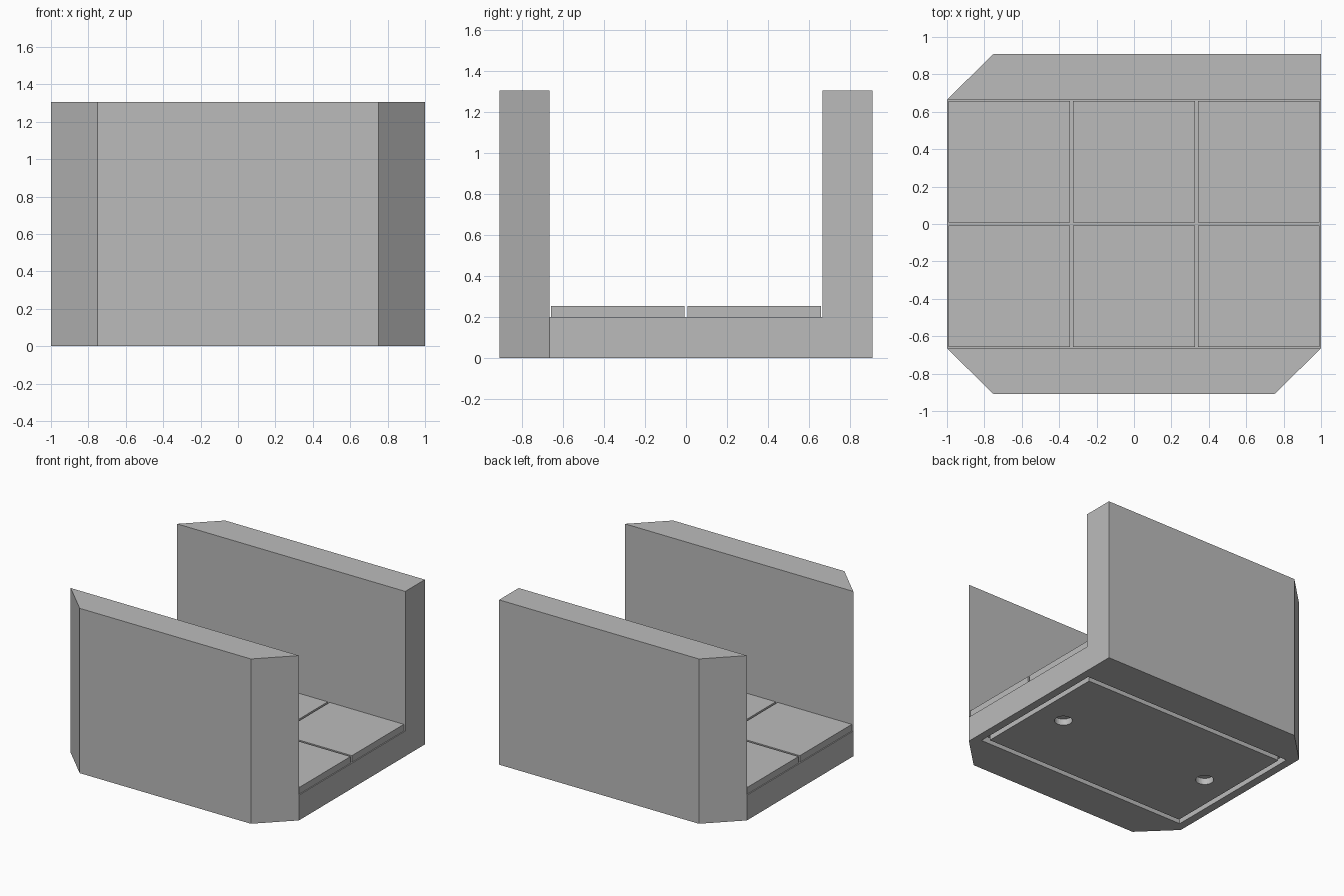
import bpy, bmesh
from mathutils import Matrix

cube = bpy.data.objects.get("Cube")
if cube:
    bpy.data.objects.remove(cube, do_unlink=True)

HALF_X, HALF_Y = 1.0, 0.91        # overall plan
INNER_Y = 0.665                   # inside face of the walls
CHAMFER_X = 0.75                  # where the cut corners begin
FLOOR_Z, WALL_Z = 0.2, 1.305
PITCH = 2 / 3                     # tile spacing

grey = bpy.data.materials.new("light_grey")
grey.use_nodes = True
grey.diffuse_color = (0.5, 0.5, 0.5, 1)
grey.node_tree.nodes["Principled BSDF"].inputs["Base Color"].default_value = (0.5, 0.5, 0.5, 1)


def add_object(name, bm):
    bmesh.ops.recalc_face_normals(bm, faces=bm.faces[:])
    mesh = bpy.data.meshes.new(name)
    bm.to_mesh(mesh)
    bm.free()
    mesh.materials.append(grey)
    obj = bpy.data.objects.new(name, mesh)
    bpy.context.collection.objects.link(obj)
    return obj


def raise_faces(bm, faces, height):
    """Extrude faces upwards and return the new top faces."""
    out = bmesh.ops.extrude_face_region(bm, geom=faces)["geom"]
    verts = [g for g in out if isinstance(g, bmesh.types.BMVert)]
    bmesh.ops.translate(bm, verts=verts, vec=(0, 0, height))
    return [g for g in out if isinstance(g, bmesh.types.BMFace)]


def box(name, x, y, z0, z1, half):
    bm = bmesh.new()
    scale = Matrix.Diagonal((2 * half, 2 * half, z1 - z0, 1))
    place = Matrix.Translation((x, y, (z0 + z1) / 2)) @ scale
    bmesh.ops.create_cube(bm, size=1, matrix=place)
    return add_object(name, bm)


def cut(target, cutter):
    cutter.hide_render = True
    mod = target.modifiers.new("cut", "BOOLEAN")
    mod.operation, mod.solver, mod.object = "DIFFERENCE", "EXACT", cutter
    bpy.context.view_layer.objects.active = target
    bpy.ops.object.modifier_apply(modifier=mod.name)
    bpy.data.objects.remove(cutter, do_unlink=True)


# Floor slab and both walls as one body; the back left corner stays square
bm = bmesh.new()
fl, fr = bm.verts.new((-HALF_X, -INNER_Y, 0)), bm.verts.new((HALF_X, -INNER_Y, 0))
bl, br = bm.verts.new((-HALF_X, INNER_Y, 0)), bm.verts.new((HALF_X, INNER_Y, 0))
front = [bm.verts.new((x, -HALF_Y, 0)) for x in (-CHAMFER_X, CHAMFER_X)]
back = [bm.verts.new((x, HALF_Y, 0)) for x in (HALF_X, -CHAMFER_X)]
plan = [bm.faces.new([fl, *front, fr]),
        bm.faces.new([fl, fr, br, bl]),
        bm.faces.new([bl, br, *back])]
tops = raise_faces(bm, plan, FLOOR_Z)
strips = [f for f in tops if abs(f.calc_center_median().y) > INNER_Y]
raise_faces(bm, strips, WALL_Z - FLOOR_Z)
bmesh.ops.recalc_face_normals(bm, faces=bm.faces[:])
bmesh.ops.dissolve_limit(bm, angle_limit=0.01, verts=bm.verts[:], edges=bm.edges[:])
body = add_object("walls_and_floor", bm)

# Rectangular groove under the floor
bm = bmesh.new()
rings = [[bm.verts.new((sx * hx, sy * hy, -0.05)) for sx, sy in
          ((-1, -1), (1, -1), (1, 1), (-1, 1))]
         for hx, hy in ((0.935, 0.6), (0.893, 0.558))]
outer, inner = rings
sides = [bm.faces.new([outer[i], outer[(i + 1) % 4], inner[(i + 1) % 4], inner[i]])
         for i in range(4)]
raise_faces(bm, sides, 0.1)
cut(body, add_object("groove_cutter", bm))

# Two round sockets under the floor
for x in (-PITCH, PITCH):
    bm = bmesh.new()
    bmesh.ops.create_cone(bm, cap_ends=True, segments=32, radius1=0.065, radius2=0.065,
                          depth=0.1, matrix=Matrix.Translation((x, 0, 0)))
    cut(body, add_object("socket_cutter", bm))

# Floor tiles, three by two
for row, y in (("front", -PITCH / 2), ("back", PITCH / 2)):
    for column, x in (("right", -PITCH), ("middle", 0), ("left", PITCH)):
        box(f"floor_tile_{row}_{column}", x, y, FLOOR_Z, 0.253, 0.325)
